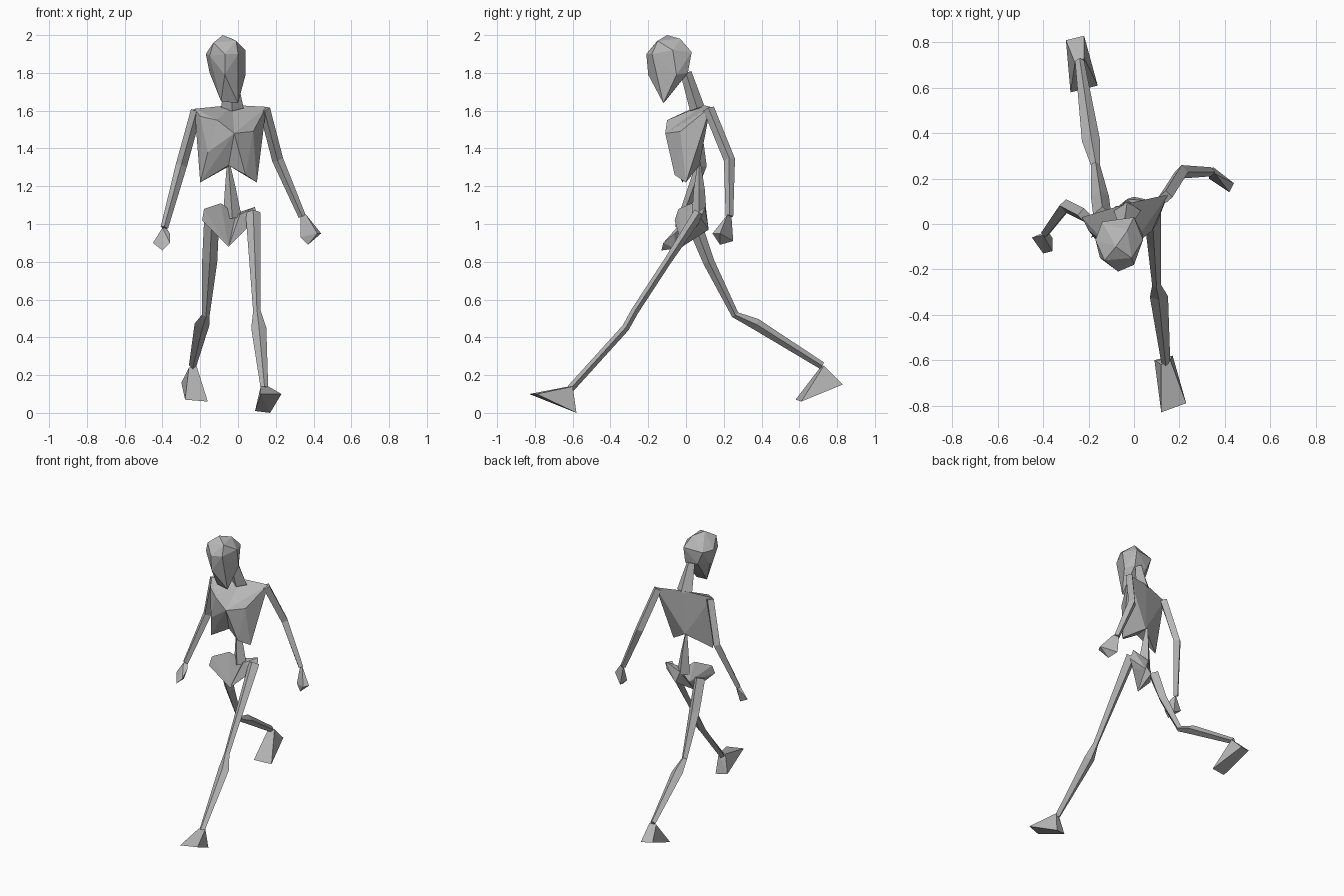
import bpy
import bmesh
from mathutils import Vector

default_cube = bpy.data.objects.get("Cube")
if default_cube:
    bpy.data.objects.remove(default_cube, do_unlink=True)

UNIT = 0.01  # coordinates below are in hundredths

# The single bone colour
grey = bpy.data.materials.new("bone_grey")
grey.use_nodes = True
grey.diffuse_color = (0.47, 0.47, 0.47, 1)
grey.node_tree.nodes["Principled BSDF"].inputs["Base Color"].default_value = grey.diffuse_color


def finish(name, bm):
    """Turn a bmesh into a flat shaded object with outward normals."""
    bmesh.ops.recalc_face_normals(bm, faces=bm.faces[:])
    mesh = bpy.data.meshes.new(name)
    bm.to_mesh(mesh)
    bm.free()
    mesh.materials.append(grey)
    part = bpy.data.objects.new(name, mesh)
    bpy.context.scene.collection.objects.link(part)
    return part


def hull(name, *points):
    """Faceted solid wrapped around a few corner points."""
    bm = bmesh.new()
    for point in points:
        bm.verts.new(Vector(point) * UNIT)
    result = bmesh.ops.convex_hull(bm, input=bm.verts[:])
    spare = set(result["geom_interior"]) | set(result["geom_unused"])
    spare = [item for item in spare if isinstance(item, bmesh.types.BMVert)]
    bmesh.ops.delete(bm, geom=spare, context="VERTS")
    return finish(name, bm)


def limb(name, *stations):
    """Four sided loft; each station is x, y, z, half width, half depth."""
    bm = bmesh.new()
    centres = [Vector(station[:3]) * UNIT for station in stations]
    last = len(stations) - 1
    rings = []
    for i, (centre, station) in enumerate(zip(centres, stations)):
        along = (centres[min(i + 1, last)] - centres[max(i - 1, 0)]).normalized()
        across = Vector((1, 0, 0))
        across = (across - along * across.dot(along)).normalized()
        wide = across * station[3] * UNIT
        deep = along.cross(across) * station[4] * UNIT
        rings.append([bm.verts.new(centre + offset) for offset in (wide, deep, -wide, -deep)])
    for lower, upper in zip(rings, rings[1:]):
        for k in range(len(lower)):
            n = (k + 1) % len(lower)
            bm.faces.new((lower[k], lower[n], upper[n], upper[k]))
    bm.faces.new(rings[0])
    bm.faces.new(rings[-1])
    return finish(name, bm)


# Head: crown, temple ring, brow ring, jaw hinges and narrow chin
hull("head",
     (-8, -10, 200), (-3, -3, 198), (-13, -16, 196), (-1, -15, 197),
     (-7, -21, 190), (-15, -15, 189), (0, -18, 190), (4, -7, 192),
     (-17, -7, 190), (-14, 1, 190), (0, 3, 191),
     (-15, -6, 180), (4, -5, 179), (-7, -20, 179),
     (-9, -11, 165), (0, -12, 164), (-10, 1, 181), (0, 1, 180))

# Neck and lower spine
limb("neck", (-3, 6, 161, 6, 4), (-4, 0, 180, 3, 3))
limb("lower_spine", (-5, 7, 131, 1, 1), (-4, 7, 118, 3, 3), (-3, 7, 103, 5, 4))

# Ribcage: two lobes meeting along breastbone and backbone
hull("right_ribs",
     (-23, 3, 161), (-3, 9, 163), (-20, -3, 157), (-11, -10, 155),
     (-2, -11, 148), (-5, -3, 131), (-4, 7, 131), (-16, -8, 138), (-20, -2, 122))
hull("left_ribs",
     (15, 13, 162), (-3, 9, 163), (8, -3, 149), (-2, -11, 148),
     (-5, -3, 131), (-4, 7, 131), (13, 8, 148), (4, -6, 126), (10, 0, 122))

# Pelvis: two wings sharing the lowest point
hull("right_pelvis",
     (-18, -4, 108), (-9, 3, 111), (-19, -6, 102), (-5, -2, 88),
     (-1, 8, 105), (-8, 8, 98))
hull("left_pelvis",
     (1, 4, 105), (9, 10, 109), (10, 8, 103), (5, 6, 98),
     (-5, -2, 88), (-3, 11, 105), (0, 12, 97))

# Arms: shoulder, elbow, wrist
limb("left_arm", (14, 12, 161, 3, 3), (21, 23, 134, 3, 3), (34, 23, 104, 2, 2))
limb("right_arm", (-22, 4, 160, 3, 3), (-30, 8, 131, 3, 3), (-39, -4, 98, 2, 2))

# Hands
hull("left_hand",
     (33, 24, 105), (36, 22, 105), (44, 18, 95), (37, 18, 89),
     (33, 20, 93), (42, 14, 95), (35, 25, 91))
hull("right_hand",
     (-38, -3, 98), (-40, -5, 98), (-45, -6, 90), (-40, -13, 86),
     (-36, -12, 90), (-36, -6, 95), (-39, -6, 87))

# Legs: hip, mid thigh, knee, calf, ankle
limb("left_leg",
     (8, 7, 106, 4, 3), (9, -10, 80, 3, 2),
     (10, -27, 54, 2, 2), (11, -32, 45, 4, 2), (14, -61, 13, 2, 2))
limb("right_leg",
     (-14, 4, 101, 4, 4), (-15, 12, 80, 4, 3),
     (-17, 26, 52, 2, 2), (-19, 37, 47, 4, 3), (-24, 72, 25, 2, 2))

# Feet: ankle, heel and toe edges
hull("left_foot",
     (12, -62, 14), (16, -60, 14), (9, -60, 1), (17, -58, 0),
     (12, -83, 10), (23, -79, 10))
hull("right_foot",
     (-26, 71, 24), (-22, 73, 25), (-30, 81, 16), (-22, 83, 15),
     (-28, 58, 7), (-16, 61, 6))
